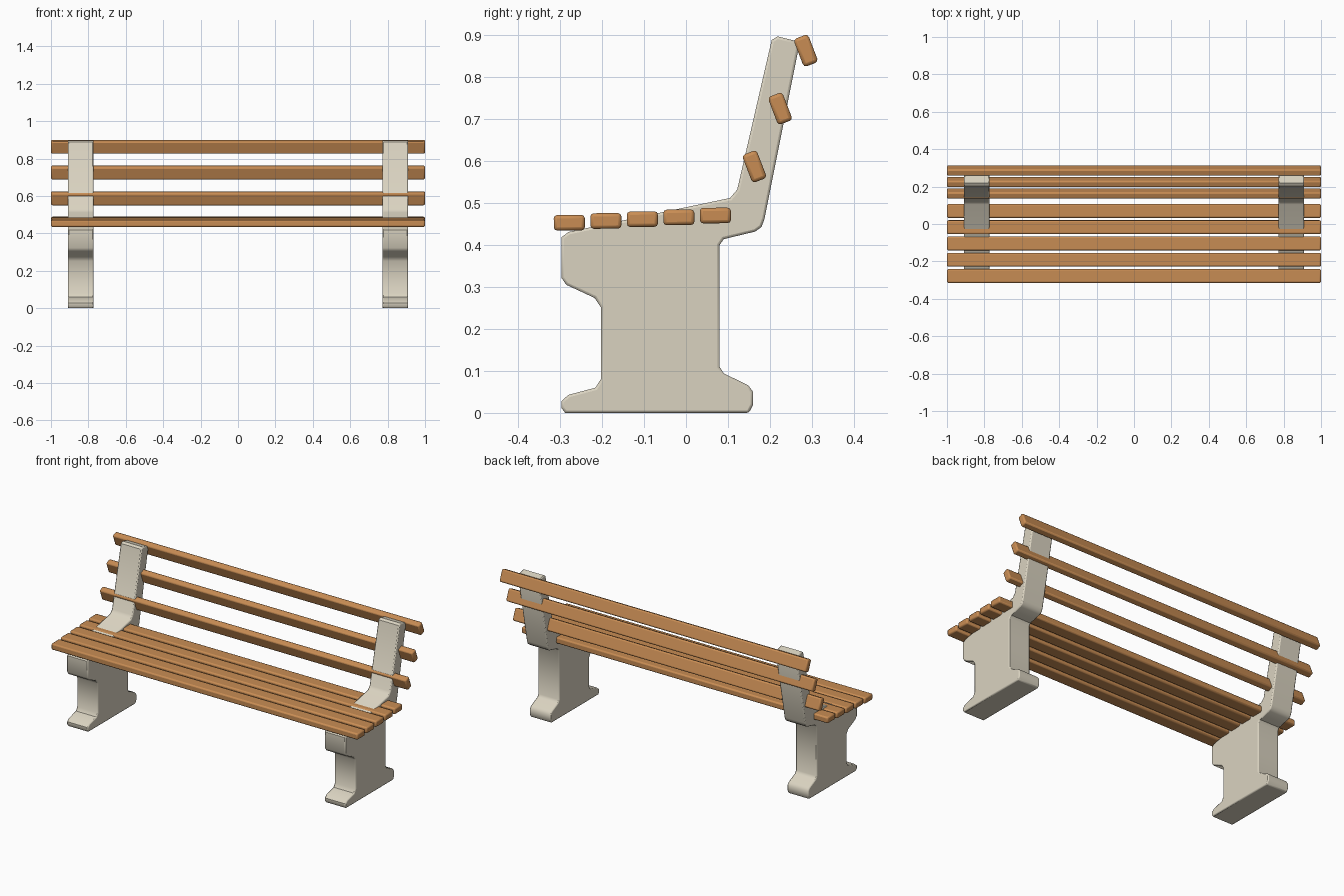
import bpy, bmesh, math

if "Cube" in bpy.data.objects:
    bpy.data.objects.remove(bpy.data.objects["Cube"])


def material(name, rgb):
    m = bpy.data.materials.new(name)
    m.diffuse_color = (*rgb, 1)
    m.use_nodes = True
    m.node_tree.nodes["Principled BSDF"].inputs["Base Color"].default_value = m.diffuse_color
    return m


WOOD = material("warm wood", (0.58, 0.265, 0.088))
STONE = material("pale concrete", (0.70, 0.65, 0.53))


def finish(name, bm, mat, bevel, segments, angle):
    bmesh.ops.recalc_face_normals(bm, faces=bm.faces[:])
    me = bpy.data.meshes.new(name)
    bm.to_mesh(me)
    bm.free()
    me.materials.append(mat)
    ob = bpy.data.objects.new(name, me)
    bpy.context.collection.objects.link(ob)
    mod = ob.modifiers.new("rounded edges", "BEVEL")
    mod.width = bevel
    mod.segments = segments
    mod.limit_method = "ANGLE"
    mod.angle_limit = math.radians(60)
    bpy.ops.object.select_all(action="DESELECT")
    ob.select_set(True)
    bpy.context.view_layer.objects.active = ob
    bpy.ops.object.shade_smooth_by_angle(angle=math.radians(angle))
    return ob


# Cast side support: foot, pillar, seat bracket and leaning back post
PROFILE = [
    (-0.288, 0.003), (0.15, 0.003), (0.16, 0.02), (0.16, 0.05), (0.148, 0.066),
    (0.09, 0.094), (0.08, 0.11), (0.08, 0.40), (0.09, 0.414), (0.165, 0.432),
    (0.18, 0.443), (0.187, 0.462), (0.268, 0.868), (0.262, 0.886), (0.218, 0.897),
    (0.204, 0.888), (0.122, 0.532), (0.105, 0.512), (-0.28, 0.431), (-0.297, 0.418),
    (-0.297, 0.322), (-0.285, 0.305), (-0.218, 0.274), (-0.203, 0.252),
    (-0.203, 0.08), (-0.216, 0.06), (-0.28, 0.043), (-0.297, 0.028), (-0.297, 0.012),
]


def support(name, x0, x1):
    bm = bmesh.new()
    face = bm.faces.new([bm.verts.new((x0, y, z - 0.003 if z < 0.004 else z)) for y, z in PROFILE])
    ext = bmesh.ops.extrude_face_region(bm, geom=[face])
    verts = [v for v in ext["geom"] if isinstance(v, bmesh.types.BMVert)]
    bmesh.ops.translate(bm, verts=verts, vec=(x1 - x0, 0, 0))
    finish(name, bm, STONE, 0.006, 2, 40)


support("left_support", -0.91, -0.772)
support("right_support", 0.772, 0.91)


# Rounded wooden slats running the full width
def slat(name, y, z, depth, height, tilt):
    bm = bmesh.new()
    bmesh.ops.create_cube(bm, size=1)
    bmesh.ops.scale(bm, vec=(2.0, depth, height), verts=bm.verts[:])
    ob = finish(name, bm, WOOD, 0.008, 2, 40)
    ob.location = (0, y, z)
    ob.rotation_euler.x = math.radians(tilt)


for i in range(5):
    slat(f"seat_slat_{i + 1}", -0.278 + 0.087 * i, 0.453 + 0.0043 * i, 0.074, 0.037, 0.5)

for i in range(3):
    slat(f"back_slat_{i + 1}", 0.163 + 0.0613 * i, 0.587 + 0.138 * i, 0.037, 0.071, 21)
